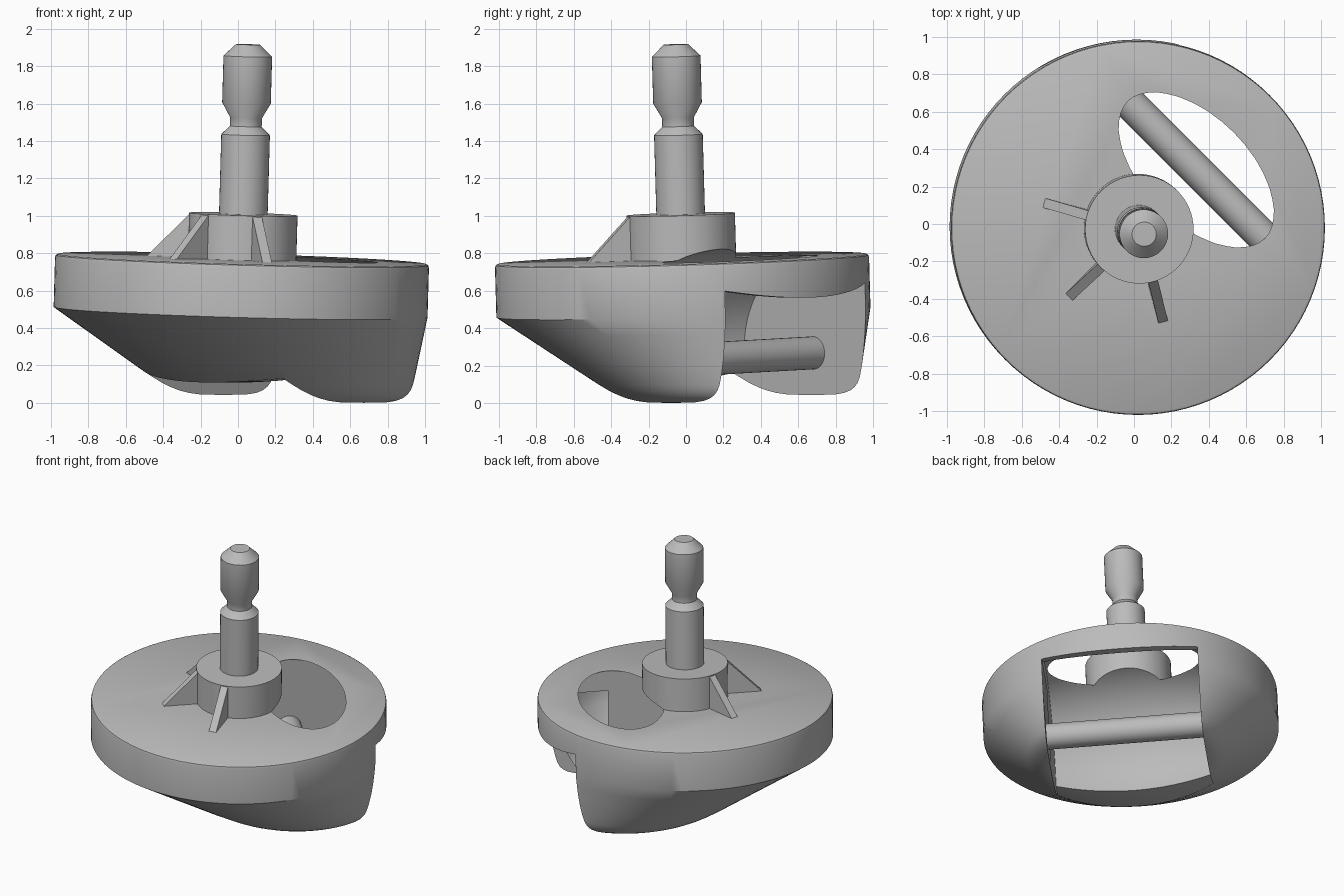
import bpy, bmesh, math
from mathutils import Matrix, Vector

if "Cube" in bpy.data.objects:
    bpy.data.objects.remove(bpy.data.objects["Cube"])

# Local frame: x = wheel opening direction, y = axle direction, slight tilt
POSE = Matrix.Rotation(math.radians(45), 4, 'Z') @ Matrix.Rotation(0.04, 4, 'X')
HALF = 0.53          # half width of wheel slot
AX_U, AX_Z = 0.44, 0.247   # axle position
TOP = 0.77

grey = bpy.data.materials.new("plain grey")
grey.diffuse_color = (0.5, 0.5, 0.5, 1)
grey.use_nodes = True
grey.node_tree.nodes["Principled BSDF"].inputs["Base Color"].default_value = grey.diffuse_color


def finish(name, bm):
    bmesh.ops.recalc_face_normals(bm, faces=bm.faces)
    me = bpy.data.meshes.new(name)
    bm.to_mesh(me)
    bm.free()
    me.materials.append(grey)
    ob = bpy.data.objects.new(name, me)
    bpy.context.collection.objects.link(ob)
    ob.matrix_world = POSE
    return ob


def loft(name, rings, n=96, turn=Matrix()):
    """Stack of circles (centre u, radius, height), capped at both ends."""
    bm = bmesh.new()
    loops = [[bm.verts.new(turn @ Vector((c + r * math.cos(2 * math.pi * i / n),
                                          r * math.sin(2 * math.pi * i / n), z)))
              for i in range(n)] for c, r, z in rings]
    for a, b in zip(loops, loops[1:]):
        for i in range(n):
            j = (i + 1) % n
            bm.faces.new((a[i], a[j], b[j], b[i]))
    bm.faces.new(loops[0])
    bm.faces.new(loops[-1])
    return finish(name, bm)


def prism(name, pts, vec):
    bm = bmesh.new()
    f = bm.faces.new([bm.verts.new(p) for p in pts])
    new = bmesh.ops.extrude_face_region(bm, geom=[f])["geom"]
    bmesh.ops.translate(bm, vec=vec, verts=[v for v in new if isinstance(v, bmesh.types.BMVert)])
    return finish(name, bm)


def slot(name, u0, u1, base, rise):
    """Slot cutter along u whose roof curves up toward the side walls."""
    vs = [HALF * (i / 8 - 1) for i in range(17)]
    pts = [(u0, v, base + rise * (v / HALF) ** 2) for v in vs]
    pts += [(u0, HALF, -0.3), (u0, -HALF, -0.3)]
    return prism(name, pts, (u1 - u0, 0, 0))


def boolean(ob, tool, op):
    mod = ob.modifiers.new(op, 'BOOLEAN')
    mod.operation, mod.solver, mod.object = op, 'EXACT', tool
    bpy.context.view_layer.update()
    bpy.context.view_layer.objects.active = ob
    bpy.ops.object.modifier_apply(modifier=mod.name)
    bpy.data.objects.remove(tool)


# Housing: round rim tapering obliquely to an offset, rounded foot
Z0, Z1 = 0.485, 0.022


def taper(z):
    t = (Z0 - z) / (Z0 - Z1)
    return Vector((0.42 * t, 1 - 0.38 * t, z))


p0, p1 = taper(0.12), taper(Z1)
p2 = p1 - Vector((0, 0.09, 0))
rings = [(0, 0.985, TOP), (0, 0.996, TOP - 0.006), (0, 1, TOP - 0.02), (0, 1, Z0)]
rings += [tuple(taper(Z0 + (0.12 - Z0) * i / 4)) for i in range(1, 4)]
rings += [tuple(p0 * (1 - s) ** 2 + p1 * 2 * s * (1 - s) + p2 * s * s)
          for s in [i / 6 for i in range(7)]]
housing = loft("housing", rings)

# Hub on top, merged so the wheel cavity cuts both
boolean(housing, loft("hub", [(0, 0.29, 0.7), (0, 0.29, 1.01)], 64), 'UNION')

# Crowned wheel cavity, front opening and lower rear opening
lay = Matrix.Translation((AX_U, 0, AX_Z)) @ Matrix.Rotation(math.pi / 2, 4, 'X')
crown = [(0, 0.595 - 0.075 * (i / 6) ** 2, HALF * i / 6) for i in range(-6, 7)]
boolean(housing, loft("wheel_cutter", crown, 96, lay), 'DIFFERENCE')
boolean(housing, slot("front_cutter", AX_U, 1.3, 0.565, 0.055), 'DIFFERENCE')
boolean(housing, slot("rear_cutter", -0.8, AX_U + 0.1, 0.112, 0.04), 'DIFFERENCE')

# Axle across the slot
axle = loft("axle", [(0, 0.088, -HALF - 0.03), (0, 0.088, HALF + 0.03)], 32, lay)

# Grip stem with neck groove and chamfered tip
stem = loft("stem", [(0, r, z) for r, z in (
    (0.13, 1.0), (0.13, 1.435), (0.085, 1.48), (0.085, 1.525),
    (0.13, 1.605), (0.13, 1.855), (0.065, 1.918))], 40)

# Three triangular ribs bracing the hub
ribs = []
for k, deg in enumerate((120, 180, 240)):
    rib = prism(f"rib_{k + 1}", [(0.26, -0.026, TOP - 0.02), (0.53, -0.026, TOP - 0.02),
                                 (0.52, -0.026, TOP), (0.285, -0.026, 1.008),
                                 (0.26, -0.026, 1.008)], (0, 0.052, 0))
    rib.data.transform(Matrix.Rotation(math.radians(deg), 4, 'Z'))

# Smooth curved surfaces, keep edges sharp
for ob in (housing, axle, stem):
    bpy.ops.object.select_all(action='DESELECT')
    ob.select_set(True)
    bpy.context.view_layer.objects.active = ob
    bpy.ops.object.shade_smooth_by_angle(angle=math.radians(30))
